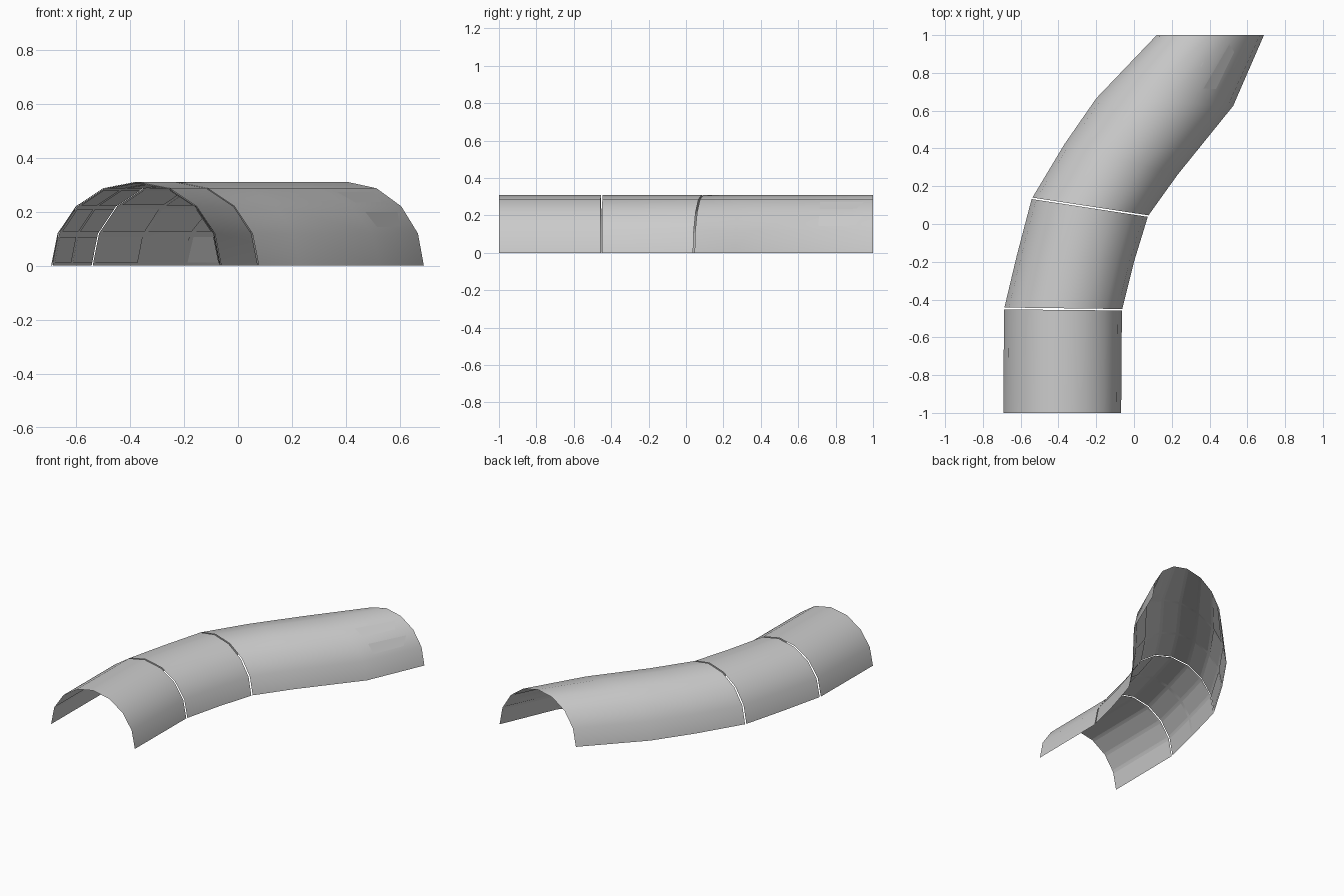
import bpy, bmesh, math
from mathutils import Vector

if "Cube" in bpy.data.objects:
    bpy.data.objects.remove(bpy.data.objects["Cube"])

HEIGHT, SIDES, LIFT, BORDER = 0.31, 8, 0.003, 0.012


def arch(left, right):
    """Half-ellipse of points standing on the ground from left to right."""
    l, r = Vector((*left, 0)), Vector((*right, 0))
    mid, half = (l + r) / 2, (r - l) / 2
    pts = []
    for i in range(SIDES + 1):
        a = math.pi * (1 - i / SIDES)
        pts.append(mid + half * math.cos(a) + Vector((0, 0, HEIGHT * math.sin(a))))
    return pts


def make_object(name, bm):
    mesh = bpy.data.meshes.new(name)
    bm.to_mesh(mesh)
    bm.free()
    ob = bpy.data.objects.new(name, mesh)
    bpy.context.collection.objects.link(ob)
    return ob


def tunnel_section(name, rings):
    # Curved outer shell, lofted through the arches
    bm = bmesh.new()
    grid = [[bm.verts.new(p) for p in arch(*ring)] for ring in rings]
    for a, b in zip(grid, grid[1:]):
        for i in range(SIDES):
            bm.faces.new((a[i], a[i + 1], b[i + 1], b[i]))
    for f in bm.faces:
        f.smooth = True
    shell = [[v.co.copy() for v in f.verts] for f in bm.faces]
    make_object(name + "_shell", bm)

    # Thin lining panels, one just inside each shell face
    bm = bmesh.new()
    for q in shell:
        n = (q[1] - q[0]).cross(q[3] - q[0]).normalized()
        c = sum(q, Vector()) / 4
        u, w = (q[1] - q[0]).normalized(), (q[3] - q[0]).normalized()
        signs = ((1, 1), (-1, 1), (-1, -1), (1, -1))
        pts = [p + u * BORDER * s + w * BORDER * t - n * LIFT
               for p, (s, t) in zip(q, signs)]
        bm.faces.new([bm.verts.new(p) for p in reversed(pts)])
    make_object(name + "_lining", bm)


# Each ring: left and right foot of an arch on the ground
tunnel_section("front_section", [
    ((-0.692, -1.0), (-0.068, -1.0)),
    ((-0.688, -0.452), (-0.064, -0.458)),
])
tunnel_section("middle_section", [
    ((-0.686, -0.442), (-0.062, -0.45)),
    ((-0.62, -0.165), (0.0, -0.2)),
    ((-0.542, 0.132), (0.073, 0.038)),
])
tunnel_section("rear_section", [
    ((-0.538, 0.14), (0.077, 0.046)),
    ((-0.37, 0.42), (0.23, 0.26)),
    ((-0.2, 0.665), (0.525, 0.625)),
    ((0.12, 1.0), (0.688, 1.0)),
])
